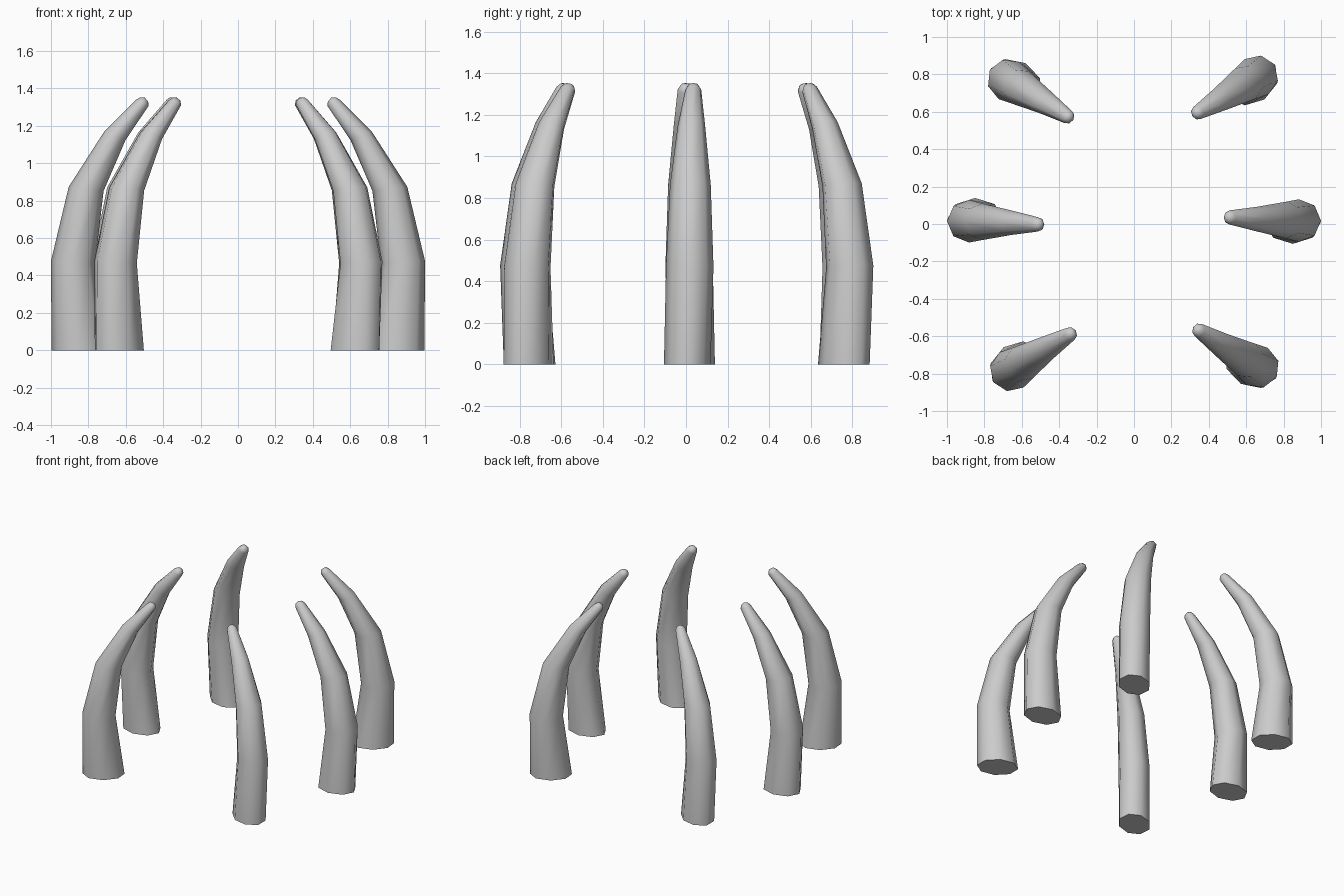
import bpy, bmesh, math
from mathutils import Vector, Matrix

if "Cube" in bpy.data.objects:
    bpy.data.objects.remove(bpy.data.objects["Cube"])

SIDES = 8
# tusk sections relative to the belly: (outward, sideways, height, half depth, half width, lean)
RINGS = [(-0.033, -0.012, 0.005, 0.148, 0.112, 0.00),
         (0.000, 0.000, 0.470, 0.118, 0.114, 0.07),
         (-0.070, 0.003, 0.862, 0.094, 0.098, 0.12),
         (-0.224, 0.008, 1.147, 0.061, 0.066, 0.42),
         (-0.370, 0.017, 1.322, 0.037, 0.038, 0.50),
         (-0.381, 0.017, 1.341, 0.024, 0.025, 0.50)]


def tusk(name, x, y, turn):
    bm = bmesh.new()
    rows = []
    for d, t, z, hd, hw, lean in RINGS:
        row = []
        for i in range(SIDES):
            a = 2 * math.pi * i / SIDES
            u = hd * math.cos(a)
            row.append(bm.verts.new((d + u * math.cos(lean), t + hw * math.sin(a),
                                     z + u * math.sin(lean))))
        rows.append(row)
    for lo, hi in zip(rows, rows[1:]):
        for i in range(SIDES):
            j = (i + 1) % SIDES
            bm.faces.new((lo[i], lo[j], hi[j], hi[i]))
    # flat foot and rounded tip
    bm.faces.new(rows[0][::-1])
    tip = bm.verts.new((-0.384, 0.017, 1.350))
    for i in range(SIDES):
        bm.faces.new((rows[-1][i], rows[-1][(i + 1) % SIDES], tip))
    bmesh.ops.translate(bm, verts=rows[0], vec=Vector((0, 0, -0.005)))
    bmesh.ops.recalc_face_normals(bm, faces=bm.faces)
    me = bpy.data.meshes.new(name)
    bm.to_mesh(me)
    bm.free()
    ob = bpy.data.objects.new(name, me)
    bpy.context.collection.objects.link(ob)
    ob.location = (x, y, 0)
    ob.rotation_euler.z = math.radians(turn)
    bpy.ops.object.select_all(action='DESELECT')
    ob.select_set(True)
    bpy.context.view_layer.objects.active = ob
    bpy.ops.object.shade_smooth_by_angle(angle=math.radians(60))


# six tusks in a ring, opposite ones turned half way round
for name, x, y, turn in (("right", 0.882, 0.018, 0), ("back_right", 0.655, 0.787, 34),
                         ("front_right", 0.660, -0.762, -29)):
    tusk("tusk_" + name, x, y, turn)
for name, x, y, turn in (("left", -0.882, 0.015, 180), ("front_left", -0.655, -0.780, 214),
                         ("back_left", -0.668, 0.767, 151)):
    tusk("tusk_" + name, x, y, turn)
